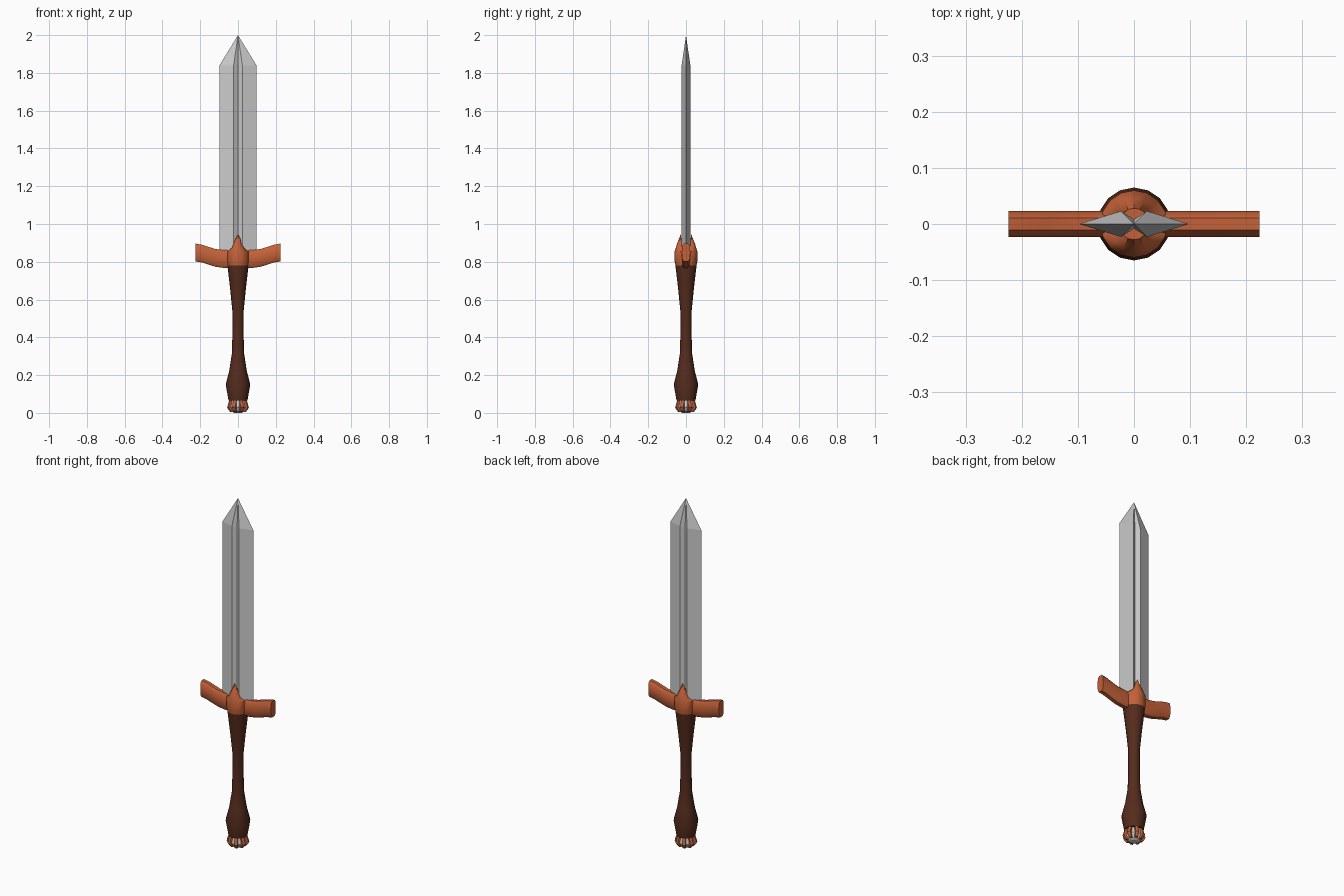
import bpy, math
from math import sin, cos, pi

if "Cube" in bpy.data.objects:
    bpy.data.objects.remove(bpy.data.objects["Cube"])


def material(name, rgb):
    m = bpy.data.materials.new(name)
    m.diffuse_color = (*rgb, 1)
    m.use_nodes = True
    m.node_tree.nodes["Principled BSDF"].inputs["Base Color"].default_value = m.diffuse_color
    return m


copper = material("copper", (0.55, 0.12, 0.04))
leather = material("leather", (0.09, 0.025, 0.012))


def loft(name, rings, mat=None, smooth=None):
    """Skin equal-length closed rings and cap both ends."""
    n = len(rings[0])
    verts = [p for r in rings for p in r]
    faces = [tuple(reversed(range(n))),
             tuple(range(len(verts) - n, len(verts)))]
    for i in range(len(rings) - 1):
        for j in range(n):
            a, b = i * n + j, i * n + (j + 1) % n
            faces.append((a, b, b + n, a + n))
    me = bpy.data.meshes.new(name)
    me.from_pydata(verts, [], faces)
    ob = bpy.data.objects.new(name, me)
    bpy.context.collection.objects.link(ob)
    if mat:
        me.materials.append(mat)
    bpy.ops.object.select_all(action='DESELECT')
    ob.select_set(True)
    bpy.context.view_layer.objects.active = ob
    bpy.ops.object.mode_set(mode='EDIT')
    bpy.ops.mesh.select_all(action='SELECT')
    bpy.ops.mesh.remove_doubles(threshold=0.0005)
    bpy.ops.mesh.normals_make_consistent(inside=False)
    bpy.ops.object.mode_set(mode='OBJECT')
    if smooth:
        bpy.ops.object.shade_smooth_by_angle(angle=math.radians(smooth))
    return ob


def circle(r, z, n):
    return [(r * cos(2 * pi * k / n), r * sin(2 * pi * k / n), z) for k in range(n)]


# Blade: two ridges and a shallow central groove on each face
section = [(-0.098, 0), (-0.023, -0.023), (0, -0.008), (0.023, -0.023),
           (0.098, 0), (0.023, 0.023), (0, 0.008), (-0.023, 0.023)]
loft("blade", [[(x * s, y * s, z) for x, y in section]
               for z, s in ((0.82, 1), (1.84, 1), (2.0, 0.001))])

# Grip: turned handle with a flared top and a swollen end
grip = [(0.065, 0.05), (0.15, 0.065), (0.22, 0.047), (0.31, 0.033),
        (0.40, 0.03), (0.54, 0.03), (0.66, 0.042), (0.78, 0.056)]
loft("grip", [circle(r, z, 16) for z, r in grip], leather, 40)

# Guard collar: rises to a point on the front and back of the blade
rings = [circle(0.054, 0.77, 16), circle(0.06, 0.80, 16), circle(0.06, 0.855, 16)]
for r, h in ((0.046, 0.04), (0.028, 0.085)):
    rings.append([(x, y, 0.86 + h * abs(y / r) ** 3)
                  for x, y, z in circle(r, 0, 16)])
loft("guard_collar", rings, copper, 40)

# Guard arms: one bar sweeping up towards both ends
oval = [(0.011, 0.047), (0.02, 0.036), (0.023, 0), (0.02, -0.036), (0.011, -0.047),
        (-0.011, -0.047), (-0.02, -0.036), (-0.023, 0), (-0.02, 0.036), (-0.011, 0.047)]
path = [(0, 0.815), (0.08, 0.815), (0.12, 0.821), (0.16, 0.833), (0.19, 0.843), (0.224, 0.849)]
path = [(-x, z) for x, z in path[:0:-1]] + path
loft("guard_arms", [[(x, y, z + h) for y, h in oval] for x, z in path], copper, 40)

# Pommel stone
loft("pommel_stone", [circle(r, z, 16) for z, r in
                      ((0.066, 0.038), (0.03, 0.047), (0.01, 0.036), (0.0, 0.02))])

# Pommel claws: eight bent prongs holding the stone
profile = [(0.046, 0.067), (0.052, 0.05), (0.058, 0.03), (0.052, 0.018), (0.042, 0.006)]
for i in range(8):
    a = (i + 0.5) * pi / 4
    rings = []
    for r, z in profile:
        w = 0.17 * r
        rings.append([(rr * cos(a) - t * sin(a), rr * sin(a) + t * cos(a), z)
                      for rr, t in ((r - 0.012, -w), (r, -w), (r + 0.002, 0),
                                    (r, w), (r - 0.012, w))])
    loft(f"pommel_claw_{i + 1}", rings, copper)
